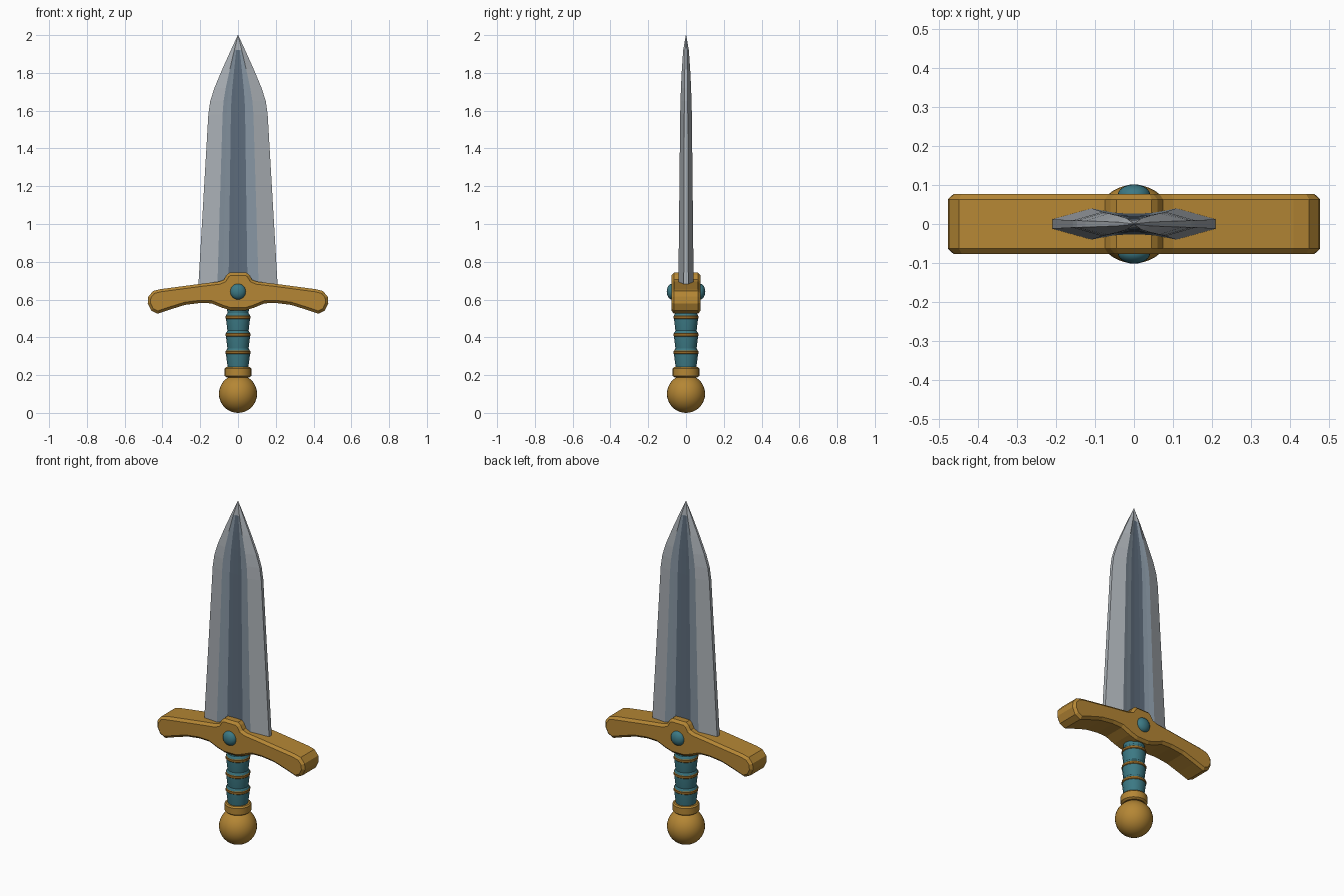
import bpy, bmesh, math
from mathutils import Matrix

cube = bpy.data.objects.get("Cube")
if cube:
    bpy.data.objects.remove(cube, do_unlink=True)


def material(name, rgb):
    m = bpy.data.materials.new(name)
    m.use_nodes = True
    m.diffuse_color = (*rgb, 1)
    m.node_tree.nodes["Principled BSDF"].inputs["Base Color"].default_value = (*rgb, 1)
    return m


gold = material("gold", (0.46, 0.24, 0.035))
bronze = material("dark gold", (0.30, 0.14, 0.02))
teal = material("teal", (0.045, 0.19, 0.23))
silver = material("silver", (0.40, 0.43, 0.46))
steel = material("blue steel", (0.24, 0.30, 0.36))
dark = material("dark steel", (0.11, 0.15, 0.20))


def finish(name, bm, mats, smooth=None):
    bmesh.ops.recalc_face_normals(bm, faces=bm.faces)
    mesh = bpy.data.meshes.new(name)
    bm.to_mesh(mesh)
    bm.free()
    for m in mats:
        mesh.materials.append(m)
    obj = bpy.data.objects.new(name, mesh)
    bpy.context.collection.objects.link(obj)
    if smooth:
        bpy.ops.object.select_all(action="DESELECT")
        obj.select_set(True)
        bpy.context.view_layer.objects.active = obj
        bpy.ops.object.shade_smooth_by_angle(angle=math.radians(smooth))
    return obj


def loft(bm, rings):
    """Bridge closed point rings and cap both ends."""
    loops = [[bm.verts.new(p) for p in ring] for ring in rings]
    for a, b in zip(loops, loops[1:]):
        for i in range(len(a)):
            j = (i + 1) % len(a)
            bm.faces.new((a[i], a[j], b[j], b[i]))
    bm.faces.new(loops[0])
    bm.faces.new(loops[-1])


def lathe(name, profile, mats, smooth, sides=24):
    bm = bmesh.new()
    angles = [math.tau * i / sides for i in range(sides)]
    loft(bm, [[(r * math.cos(a), r * math.sin(a), z) for a in angles] for r, z in profile])
    return finish(name, bm, mats, smooth)


# Blade: tapered sections with a hollow fuller on both faces
quarter = [(1, 0.3), (0.52, 1), (0.38, 0.85), (0.24, 0.73), (0.1, 0.68)]
half = quarter + [(-x, y) for x, y in reversed(quarter)]
section = half + [(-x, -y) for x, y in half]
stations = [(0.62, 0.213, 0.041), (1.58, 0.157, 0.031), (1.65, 0.147, 0.029),
            (1.72, 0.125, 0.027), (1.82, 0.083, 0.022), (1.92, 0.038, 0.015),
            (2.0, 0.001, 0.001)]
bm = bmesh.new()
loft(bm, [[(x * w, y * t, z) for x, y in section] for z, w, t in stations])
for f in bm.faces:
    c = f.calc_center_median()
    width = max(abs(v.co.x) for v in f.verts if v.co.z < c.z + 0.001)
    full = next((w for z, w, t in reversed(stations) if z < c.z), 1)
    ratio = width / full
    if abs(f.normal.z) < 0.9 and c.z < 1.92:
        f.material_index = 2 if ratio < 0.3 else 1 if ratio < 0.6 else 0
finish("blade", bm, [silver, steel, dark])

# Crossguard: mirrored outline given depth and a chamfer
outline = [(0.045, 0.742), (0.06, 0.73), (0.075, 0.705), (0.1, 0.695), (0.2, 0.683),
           (0.41, 0.655), (0.45, 0.645), (0.475, 0.615), (0.478, 0.58), (0.46, 0.542),
           (0.425, 0.525), (0.36, 0.547), (0.28, 0.572), (0.2, 0.582), (0.14, 0.58),
           (0.085, 0.557), (0.04, 0.543)]
outline += [(-x, z) for x, z in reversed(outline)]
bm = bmesh.new()
loft(bm, [[(x, y, z) for x, z in outline] for y in (-0.077, 0.077)])
guard = finish("crossguard", bm, [gold])
bevel = guard.modifiers.new("chamfer", "BEVEL")
bevel.width = 0.014
bevel.segments = 1
bevel.angle_limit = math.radians(60)

# Gems on both faces of the guard
for name, side in (("front_gem", -1), ("back_gem", 1)):
    bm = bmesh.new()
    bmesh.ops.create_uvsphere(bm, u_segments=20, v_segments=12, radius=1)
    place = Matrix.Translation((0, side * 0.074, 0.642))
    bmesh.ops.transform(bm, matrix=place @ Matrix.Diagonal((0.042, 0.028, 0.042, 1)), verts=bm.verts)
    finish(name, bm, [teal], 40)

# Grip: flared segments separated by bands
bands = (0.32, 0.413, 0.507)
profile = [(0.052, 0.22)]
for z in bands:
    profile += [(0.063, z - 0.015), (0.063, z + 0.01), (0.056, z + 0.022)]
profile += [(0.06, 0.57)]
lathe("grip", profile, [teal], 30, 16)
for i, z in enumerate(bands):
    lathe(f"grip_band_{i + 1}", [(0.062, z - 0.01), (0.066, z - 0.006), (0.066, z + 0.006),
                                 (0.062, z + 0.01)], [bronze], 30, 16)

# Collar and pommel
lathe("collar", [(0.06, 0.188), (0.071, 0.196), (0.071, 0.234), (0.064, 0.242)], [gold], 30)
bm = bmesh.new()
bmesh.ops.create_uvsphere(bm, u_segments=32, v_segments=18, radius=0.101,
                          matrix=Matrix.Translation((0, 0, 0.101)))
finish("pommel", bm, [gold], 40)
